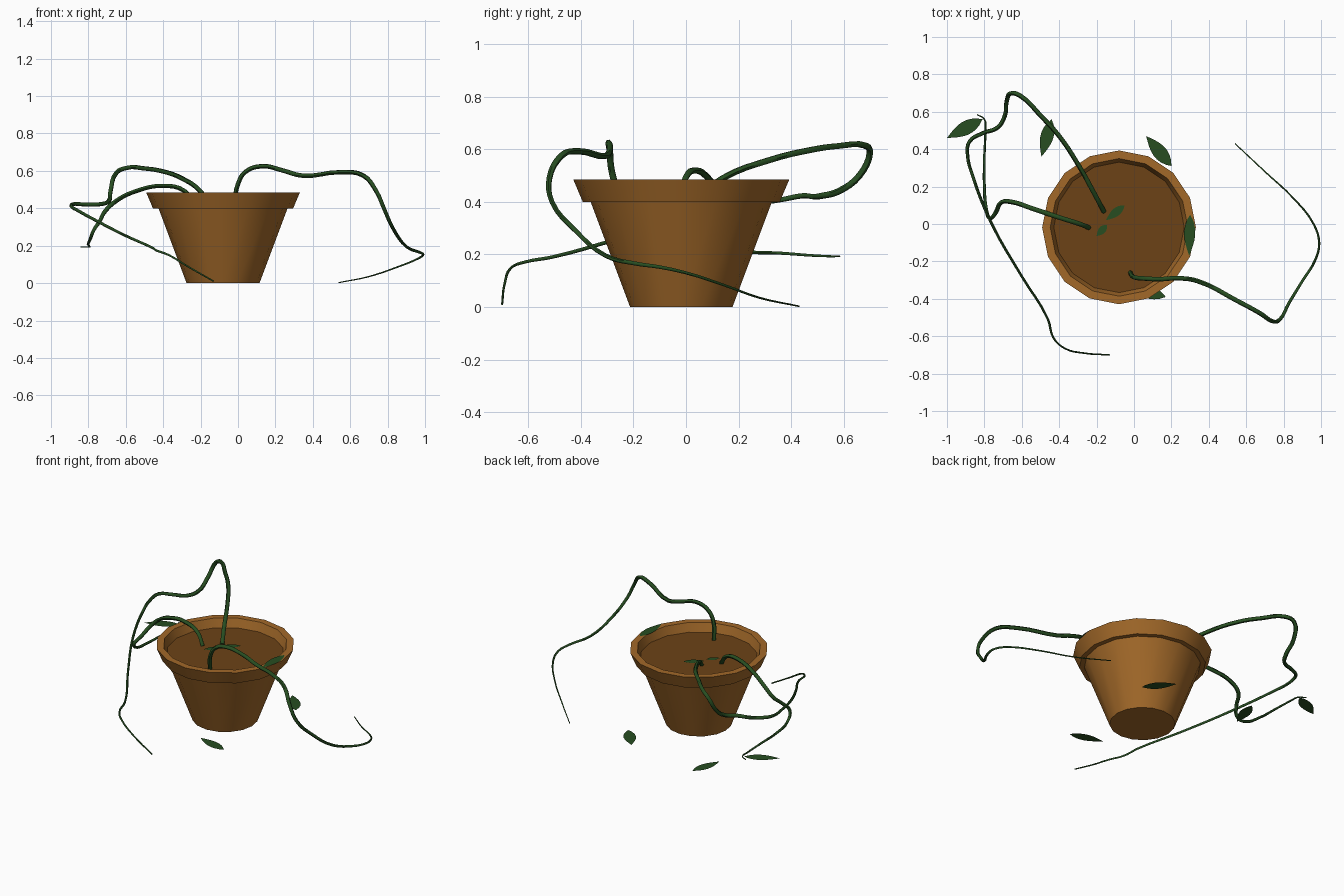
import bpy, math
from mathutils import Vector

if "Cube" in bpy.data.objects:
    bpy.data.objects.remove(bpy.data.objects["Cube"])


def material(name, rgb):
    m = bpy.data.materials.new(name)
    m.diffuse_color = (*rgb, 1)
    m.use_nodes = True
    m.node_tree.nodes["Principled BSDF"].inputs["Base Color"].default_value = m.diffuse_color
    return m


CLAY = material("clay", (0.36, 0.14, 0.022))
SOIL = material("soil", (0.15, 0.055, 0.008))
GREEN = material("green", (0.02, 0.075, 0.015))
CX, CY, SIDES = -0.08, -0.018, 16


def mesh_object(name, verts, faces, mat):
    me = bpy.data.meshes.new(name)
    me.from_pydata(verts, [], faces)
    me.materials.append(mat)
    ob = bpy.data.objects.new(name, me)
    bpy.context.collection.objects.link(ob)
    return ob


def shade(ob, angle):
    bpy.ops.object.select_all(action='DESELECT')
    ob.select_set(True)
    bpy.context.view_layer.objects.active = ob
    bpy.ops.object.shade_smooth_by_angle(angle=math.radians(angle))


def lathe(name, profile, mat, bottom=False, top=False):
    verts, faces, n = [], [], SIDES
    for r, z in profile:
        for i in range(n):
            a = 2 * math.pi * i / n
            verts.append((CX + r * math.cos(a), CY + r * math.sin(a), z))
    for k in range(len(profile) - 1):
        for i in range(n):
            j = (i + 1) % n
            faces.append((k * n + i, k * n + j, (k + 1) * n + j, (k + 1) * n + i))
    if bottom:
        faces.append(tuple(reversed(range(n))))
    if top:
        faces.append(tuple(range((len(profile) - 1) * n, len(profile) * n)))
    ob = mesh_object(name, verts, faces, mat)
    shade(ob, 30)
    return ob


# Pot with overhanging rim, and soil disc
lathe("pot", [(0.195, 0), (0.345, 0.40), (0.375, 0.40), (0.411, 0.485),
              (0.368, 0.485), (0.347, 0.425)], CLAY, bottom=True)
lathe("soil", [(0.349, 0.43)], SOIL, top=True)


# Trailing stems: tapered round curves through a few points
def stem(name, pts, r0=0.0125, r1=0.003):
    cu = bpy.data.curves.new(name, 'CURVE')
    cu.dimensions = '3D'
    cu.bevel_depth = 1
    cu.bevel_resolution = 1
    cu.resolution_u = 4
    cu.use_fill_caps = True
    sp = cu.splines.new('BEZIER')
    sp.bezier_points.add(len(pts) - 1)
    for i, (bp, p) in enumerate(zip(sp.bezier_points, pts)):
        bp.co = p
        bp.handle_left_type = bp.handle_right_type = 'AUTO'
        t = i / (len(pts) - 1)
        bp.radius = r0 + (r1 - r0) * max(0, (t - 0.4) / 0.6)
    cu.materials.append(GREEN)
    ob = bpy.data.objects.new(name, cu)
    bpy.context.collection.objects.link(ob)
    bpy.ops.object.select_all(action='DESELECT')
    ob.select_set(True)
    bpy.context.view_layer.objects.active = ob
    bpy.ops.object.convert(target='MESH')
    shade(bpy.context.object, 60)


stem("stem_right", [
    (-0.02, -0.26, 0.43), (0.0, -0.285, 0.53), (0.04, -0.29, 0.595), (0.13, -0.295, 0.625),
    (0.24, -0.29, 0.602), (0.34, -0.305, 0.575), (0.55, -0.41, 0.593), (0.67, -0.475, 0.575),
    (0.74, -0.52, 0.49), (0.78, -0.51, 0.40), (0.83, -0.42, 0.29), (0.90, -0.305, 0.195),
    (0.97, -0.19, 0.165), (0.99, -0.10, 0.152), (0.96, 0.0, 0.13), (0.85, 0.14, 0.085),
    (0.70, 0.28, 0.035), (0.54, 0.43, 0.003)])
stem("stem_left", [
    (-0.24, -0.02, 0.43), (-0.29, 0.0, 0.495), (-0.40, 0.035, 0.52), (-0.55, 0.085, 0.49),
    (-0.65, 0.117, 0.44), (-0.71, 0.115, 0.385), (-0.74, 0.06, 0.33), (-0.77, 0.03, 0.285),
    (-0.79, 0.08, 0.235), (-0.80, 0.20, 0.212), (-0.80, 0.36, 0.205), (-0.795, 0.50, 0.195),
    (-0.80, 0.56, 0.193), (-0.84, 0.585, 0.193)])
stem("stem_back", [
    (-0.16, 0.065, 0.43), (-0.20, 0.14, 0.49), (-0.30, 0.32, 0.56), (-0.40, 0.47, 0.597),
    (-0.50, 0.58, 0.613), (-0.60, 0.68, 0.615), (-0.65, 0.70, 0.59), (-0.68, 0.66, 0.50),
    (-0.69, 0.58, 0.44), (-0.73, 0.515, 0.423), (-0.81, 0.485, 0.42), (-0.88, 0.44, 0.423),
    (-0.89, 0.37, 0.41), (-0.86, 0.25, 0.39), (-0.76, 0.0, 0.335), (-0.60, -0.28, 0.253),
    (-0.46, -0.51, 0.19), (-0.43, -0.61, 0.172), (-0.37, -0.665, 0.15), (-0.27, -0.69, 0.09),
    (-0.13, -0.70, 0.01)], r1=0.004)


# Flat pointed leaves between two tips
def leaf(name, a, b, z, width):
    a, b = Vector((*a, z)), Vector((*b, z))
    side = Vector((-(b - a).y, (b - a).x, 0)).normalized() * width / 2
    ts = [k / 8 for k in range(1, 8)]
    row = [(a.lerp(b, t), side * math.sin(math.pi * t ** 0.85)) for t in ts]
    verts = [a] + [p - s for p, s in row] + [b] + [p + s for p, s in reversed(row)]
    mesh_object(name, verts, [tuple(range(len(verts)))], GREEN)


leaf("leaf_left", (-0.81, 0.56), (-1.0, 0.46), 0.195, 0.075)
leaf("leaf_back_right", (0.20, 0.31), (0.065, 0.47), 0.002, 0.075)
leaf("leaf_back_left", (-0.44, 0.56), (-0.495, 0.36), 0.002, 0.07)
leaf("leaf_front", (0.17, -0.39), (-0.04, -0.33), 0.002, 0.07)
leaf("leaf_rim", (0.30, 0.05), (0.295, -0.17), 0.488, 0.06)
leaf("leaf_soil_1", (-0.05, 0.10), (-0.15, 0.02), 0.436, 0.045)
leaf("leaf_soil_2", (-0.145, -0.005), (-0.20, -0.065), 0.436, 0.04)
